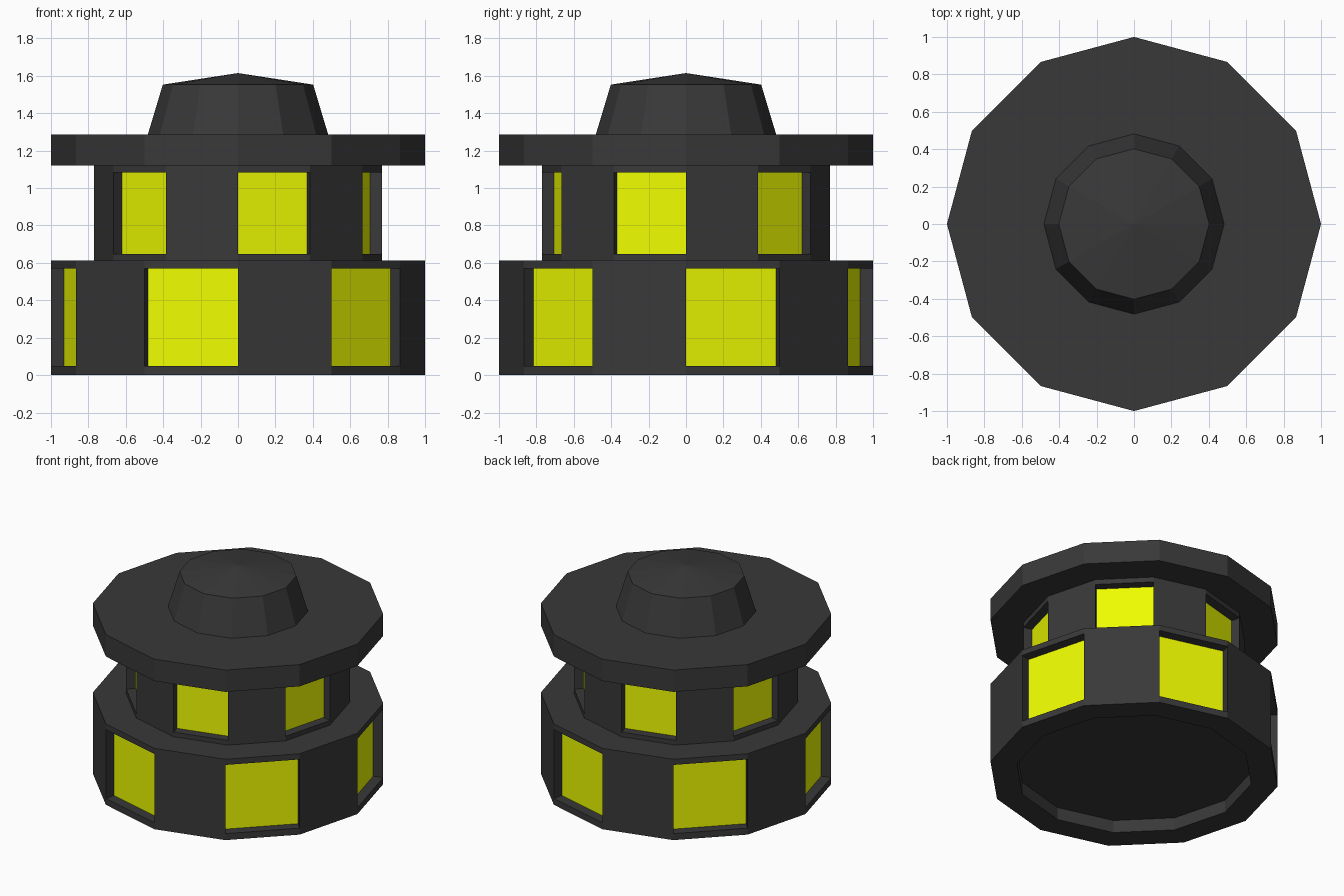
import bpy, bmesh
from math import cos, sin, pi

if "Cube" in bpy.data.objects:
    bpy.data.objects.remove(bpy.data.objects["Cube"])

SIDES = 12


def material(name, color):
    m = bpy.data.materials.new(name)
    m.diffuse_color = color
    m.use_nodes = True
    m.node_tree.nodes["Principled BSDF"].inputs["Base Color"].default_value = m.diffuse_color
    return m


dark = material("dark_metal", (0.04, 0.04, 0.04, 1))
glow = material("yellow_glass", (0.86, 0.98, 0.0, 1))


def lathe(name, profile, window_band=None, first=0, depth=0.0):
    """Turn an (r, z) profile into a 12-sided part; recess every other face of one band."""
    bm = bmesh.new()
    rings = []
    for r, z in profile:
        if r == 0:
            rings.append([bm.verts.new((0, 0, z))] * SIDES)
        else:
            rings.append([bm.verts.new((r * cos(2 * pi * k / SIDES), r * sin(2 * pi * k / SIDES), z))
                          for k in range(SIDES)])
    windows = []
    for i in range(len(rings) - 1):
        for k in range(SIDES):
            n = (k + 1) % SIDES
            corners = [rings[i][k], rings[i][n], rings[i + 1][n], rings[i + 1][k]]
            face = bm.faces.new(list(dict.fromkeys(corners)))
            if i == window_band and k % 2 == first:
                windows.append(face)
    bm.normal_update()
    # sunken glowing panes
    if windows:
        panes = bmesh.ops.extrude_discrete_faces(bm, faces=windows)["faces"]
        bm.normal_update()
        for f in panes:
            f.material_index = 1
            bmesh.ops.translate(bm, verts=f.verts, vec=f.normal * -depth)
    mesh = bpy.data.meshes.new(name)
    bm.to_mesh(mesh)
    bm.free()
    mesh.materials.append(dark)
    mesh.materials.append(glow)
    obj = bpy.data.objects.new(name, mesh)
    bpy.context.collection.objects.link(obj)
    return obj


# lower tier with hollowed underside
lathe("lower_tier", [(0, 0.095), (0.815, 0.095), (0.815, 0), (1, 0), (1, 0.049),
                     (1, 0.569), (1, 0.612), (0.77, 0.612)],
      window_band=4, first=0, depth=0.073)

# upper tier, windows staggered by one face
lathe("upper_tier", [(0.77, 0.612), (0.77, 0.647), (0.77, 1.084), (0.77, 1.122)],
      window_band=1, first=1, depth=0.066)

# overhanging roof slab
lathe("roof_slab", [(0.77, 1.122), (1, 1.122), (1, 1.287), (0.482, 1.287)])

# tapered cap with a shallow point
lathe("roof_cap", [(0.482, 1.287), (0.402, 1.553), (0, 1.615)])
